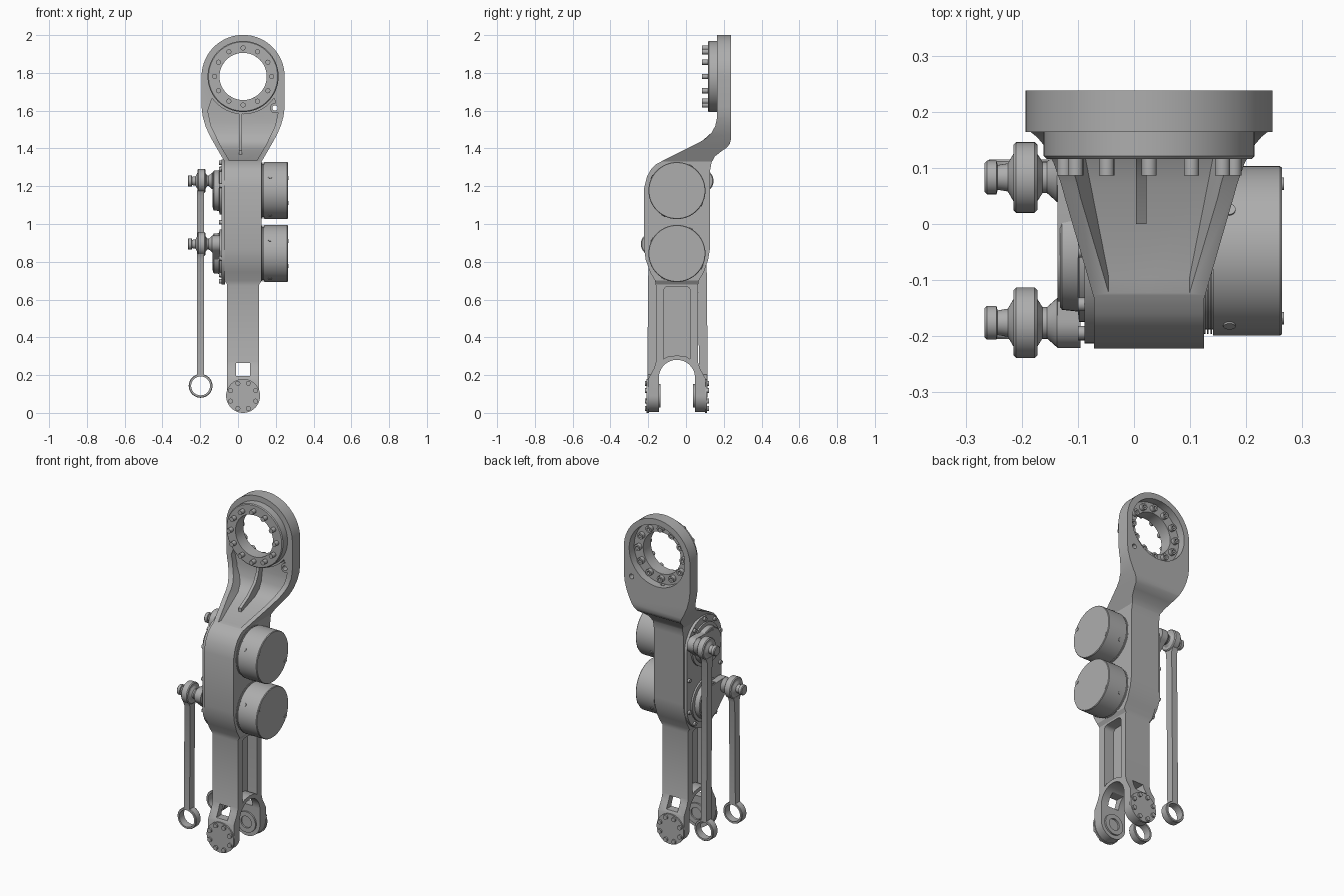
import bpy, bmesh
from math import radians, cos, sin, acos, atan2, hypot, pi
from mathutils import Vector

if "Cube" in bpy.data.objects:
    bpy.data.objects.remove(bpy.data.objects["Cube"])

metal = bpy.data.materials.new("machined grey")
metal.use_nodes = True
GREY = (0.42, 0.42, 0.42, 1)
metal.diffuse_color = GREY
metal.node_tree.nodes["Principled BSDF"].inputs["Base Color"].default_value = GREY

X, Y = Vector((1, 0, 0)), Vector((0, 1, 0))
CX, CY = 0.027, -0.048            # centre planes of the arm
RING_Z, FOOT_Z = 1.781, 0.09
MOTORS = {"upper": 1.177, "lower": 0.844}
parts = []


def finish(name, bm):
    bmesh.ops.recalc_face_normals(bm, faces=bm.faces)
    mesh = bpy.data.meshes.new(name)
    bm.to_mesh(mesh)
    bm.free()
    mesh.materials.append(metal)
    ob = bpy.data.objects.new(name, mesh)
    bpy.context.scene.collection.objects.link(ob)
    parts.append(ob)
    return ob


def arc(u, v, r, a0, a1, n=24):
    angles = [radians(a0 + (a1 - a0) * i / n) for i in range(n + 1)]
    return [(u + r * cos(a), v + r * sin(a)) for a in angles]


def prism(name, pts, axis, lo, hi):
    """Extrude an outline along x (points are y, z) or y (points are x, z)."""
    bm = bmesh.new()
    ends = []
    for t in (lo, hi):
        ends.append([bm.verts.new((t, u, v) if axis == X else (u, t, v)) for u, v in pts])
    a, b = ends
    bm.faces.new(a)
    bm.faces.new(b)
    for i in range(len(a)):
        bm.faces.new((a[i - 1], a[i], b[i], b[i - 1]))
    return finish(name, bm)


def lathe(name, prof, axis, centre, n=48, ring=False):
    """Revolve (distance, radius) points about an axis; ring closes the profile."""
    bm = bmesh.new()
    turn = axis.to_track_quat("Z", "Y")
    loops = []
    for t, r in prof:
        loops.append([bm.verts.new(Vector(centre) + turn @ Vector(
            (r * cos(2 * pi * i / n), r * sin(2 * pi * i / n), t))) for i in range(n)])
    for k in range(0 if ring else 1, len(loops)):
        a, b = loops[k - 1], loops[k]
        for i in range(n):
            bm.faces.new((a[i - 1], a[i], b[i], b[i - 1]))
    if not ring:
        bm.faces.new(loops[0])
        bm.faces.new(loops[-1])
    return finish(name, bm)


def cylinder(name, axis, centre, lo, hi, r, n=48):
    return lathe(name, [(lo, r), (hi, r)], axis, centre, n)


def tube(name, axis, centre, lo, hi, r0, r1, n=48):
    return lathe(name, [(lo, r0), (lo, r1), (hi, r1), (hi, r0)], axis, centre, n, True)


def combine(ob, tool, mode):
    mod = ob.modifiers.new("cut", "BOOLEAN")
    mod.operation, mod.solver, mod.object = mode, "EXACT", tool
    bpy.context.view_layer.update()
    deps = bpy.context.evaluated_depsgraph_get()
    mesh = bpy.data.meshes.new_from_object(ob.evaluated_get(deps))
    ob.modifiers.clear()
    ob.data = mesh
    mesh.materials.clear()
    mesh.materials.append(metal)
    parts.remove(tool)
    bpy.data.objects.remove(tool)


def link_outline(c0, r0, c1, r1):
    """Outline wrapped around two circles."""
    du, dv = c1[0] - c0[0], c1[1] - c0[1]
    way = atan2(dv, du) * 180 / pi
    a = acos((r0 - r1) / hypot(du, dv)) * 180 / pi
    return arc(*c0, r0, way + a, way + 360 - a, 32) + arc(*c1, r1, way - a, way + a, 20)


def mirrored(half):
    return [(CX + u, v) for u, v in half] + [(CX - u, v) for u, v in reversed(half) if u > 1e-4]


# Arm body: side profile crossed with front outline
front_edge = [(.164, 2.02), (.164, 1.56), (.155, 1.52), (.138, 1.487), (.11, 1.457), (.074, 1.434),
              (-.127, 1.333), (-.16, 1.315), (-.185, 1.29), (-.207, 1.25), (-.222, 1.19),
              (-.222, .87), (-.213, .81), (-.19, .745), (-.164, .70), (-.159, .67)]
fork_leg = [(-.159, .27), (-.17, .235), (-.2, .18), (-.2, -.02), (-.144, -.02)]
back_edge = [(.063, .67), (.068, .70), (.094, .745), (.117, .81), (.127, .87), (.127, 1.28),
             (.135, 1.325), (.153, 1.358), (.19, 1.387), (.217, 1.405), (.232, 1.425), (.238, 1.45),
             (.238, 2.02)]
side = (front_edge + fork_leg + arc(CY, .185, .096, 180, 0)
        + [(2 * CY - u, v) for u, v in reversed(fork_leg)] + back_edge)
half = (arc(0, FOOT_Z, .085, -90, 0) + [(.085, .68), (.098, .70), (.098, 1.33), (.15, 1.42),
        (.178, 1.47), (.2, 1.52), (.214, 1.57), (.22, 1.62)] + arc(0, RING_Z, .22, 0, 90))
body = prism("arm_body", side, X, -.5, .5)
combine(body, prism("outline", mirrored(half), Y, -.5, .5), "INTERSECT")

# Neck pocket, ring hole, rear recess, fork windows and side channels
pocket = prism("pocket", mirrored(
    [(0, 1.335), (.072, 1.335), (.122, 1.42), (.17, 1.52), (.187, 1.6)]
    + arc(0, RING_Z, .2, -35, -90)), Y, -.3, .3)
floor = [(.2, 1.9), (.2, 1.54), (.19, 1.48), (.17, 1.44), (.13, 1.41), (.07, 1.39),
         (-.125, 1.325), (-.125, 1.9)]
combine(pocket, prism("floor", floor, X, -.5, .5), "INTERSECT")
combine(body, pocket, "DIFFERENCE")
ring_c = (CX, 0, RING_Z)
ear_c = (.196, 0, 1.614)
combine(body, cylinder("hole", Y, ring_c, .1, .3, .125), "DIFFERENCE")
combine(body, cylinder("recess", Y, ring_c, .19, .3, .185), "DIFFERENCE")
combine(body, cylinder("ear_hole", Y, ear_c, .1, .3, .0145, 20), "DIFFERENCE")
window = [(CX + sx * .037, .23 + sz * .035) for sx, sz in ((-1, -1), (1, -1), (1, 1), (-1, 1))]
combine(body, prism("window", window, Y, -.4, .4), "DIFFERENCE")
channel = arc(CY + .045, .645, .025, 0, 90, 6) + arc(CY - .045, .645, .025, 90, 180, 6) + [
    (CY - .07, .285), (CY - .05, .298), (CY, .304), (CY + .05, .298), (CY + .07, .285)]
for s in (-1, 1):
    lo, hi = sorted((CX + s * .02, CX + s * .2))
    combine(body, prism("channel", channel, X, lo, hi), "DIFFERENCE")

# Neck rib and ear boss
prism("neck_rib", [(.21, 1.6), (.17, 1.6), (.165, 1.54), (.14, 1.488), (.075, 1.43), (0, 1.388),
                   (0, 1.355), (.13, 1.39), (.2, 1.47)], X, .004, .022)
tube("ear_boss", Y, ear_c, .165, .237, .0145, .027, 20)

# Bolted flange on the upper ring
lathe("ring_flange", [(.116, .125), (.116, .183), (.121, .188), (.168, .188), (.168, .125)],
      Y, ring_c, 64, True)
for i in range(12):
    a = i * pi / 6
    c = (CX + .151 * cos(a), 0, RING_Z + .151 * sin(a))
    cylinder("flange_pin", Y, c, .086, .12, .0135, 16)
    tube("flange_bolt_head", Y, c, .185, .213, .009, .019, 16)

# Motors on the left side, with cooling fins and screws
fins = [(.11, .14)]
for k in range(4):
    fins += [(.118 + .006 * k, r) for r in (.14, .148)] + [(.121 + .006 * k, r) for r in (.148, .14)]
for name, z in MOTORS.items():
    c = (0, CY, z)
    lathe(name + "_motor", fins + [(.141, .14), (.141, .151), (.26, .151), (.264, .148)], X, c, 64)
    for k in range(4):
        a = radians(61 + 90 * k)
        out = Vector((0, cos(a), sin(a)))
        cylinder(name + "_motor_side_screw", out, (.17, CY, z), .145, .154, .011, 16)
    for a in (radians(151), radians(-29)):
        cylinder(name + "_motor_cap_screw", X, (0, CY + .137 * cos(a), z + .137 * sin(a)),
                 .262, .267, .011, 16)

# Bearing plate on the right side
top, low = (CY, MOTORS["upper"]), (CY, MOTORS["lower"])
prism("bearing_plate", link_outline(top, .165, low, .165), X, -.088, -.07)
for cz, start in ((top[1], 10), (low[1], 190)):
    for k in range(5):
        a = radians(start + 40 * k)
        cylinder("plate_bolt", X, (0, CY + .148 * cos(a), cz + .148 * sin(a)), -.1, -.08, .012, 16)
for s in (-1, 1):
    cylinder("plate_bolt", X, (0, CY + s * .148, 1.01), -.1, -.08, .012, 16)

# Cranks, ball joints and push rods
LINKS = {"upper": ((.083, 1.228), .092), "lower": ((-.176, .894), -.182)}
for name, ((jy, jz), foot_y) in LINKS.items():
    mz = MOTORS[name]
    lathe(name + "_crank_hub", [(-.08, .127), (-.098, .127), (-.1, .108), (-.128, .105),
                                (-.132, .1)], X, (0, CY, mz))
    prism(name + "_crank", link_outline((CY, mz), .09, (jy, jz), .045), X, -.136, -.095)
    joint = (0, jy, jz)
    lathe(name + "_ball_stud", [(-.1, .044), (-.137, .044), (-.155, .028), (-.163, .028), (-.172, .042),
                                (-.215, .042), (-.225, .025), (-.243, .022), (-.245, .03),
                                (-.262, .03), (-.266, .026)], X, joint, 32)
    lathe(name + "_rod_eye", [(-.172, .038), (-.172, .058), (-.177, .063), (-.21, .063),
                              (-.215, .058), (-.215, .038)], X, joint, 40, True)
    prism(name + "_push_rod", [(foot_y - .023, .2), (foot_y + .023, .2), (jy + .023, jz - .08),
                               (jy + .035, jz - .05), (jy - .035, jz - .05), (jy - .023, jz - .08)],
          X, -.217, -.179)
    foot = (-.198, foot_y, .143)
    lathe(name + "_rod_ring", [(-.023, .05), (-.023, .06), (-.019, .063), (.019, .063),
                               (.023, .06), (.023, .05)], Y, foot, 40, True)

# Fork covers, bolts and inner bearings
for name, s in (("front", -1), ("back", 1)):
    way = Y * s
    cylinder(name + "_fork_cover", way, (CX, CY, FOOT_Z), .148, .16, .09)
    tube(name + "_fork_bearing", way, (CX, CY, FOOT_Z), .086, .1, .035, .062)
    for k in range(8):
        a = radians(22.5 + 45 * k)
        c = (CX + .072 * cos(a), CY, FOOT_Z + .072 * sin(a))
        cylinder(name + "_cover_bolt", way, c, .155, .17, .013, 16)

# Smooth round surfaces, keep edges sharp
bpy.ops.object.select_all(action="DESELECT")
for ob in parts:
    ob.select_set(True)
bpy.context.view_layer.objects.active = body
bpy.ops.object.shade_smooth_by_angle(angle=radians(30))
